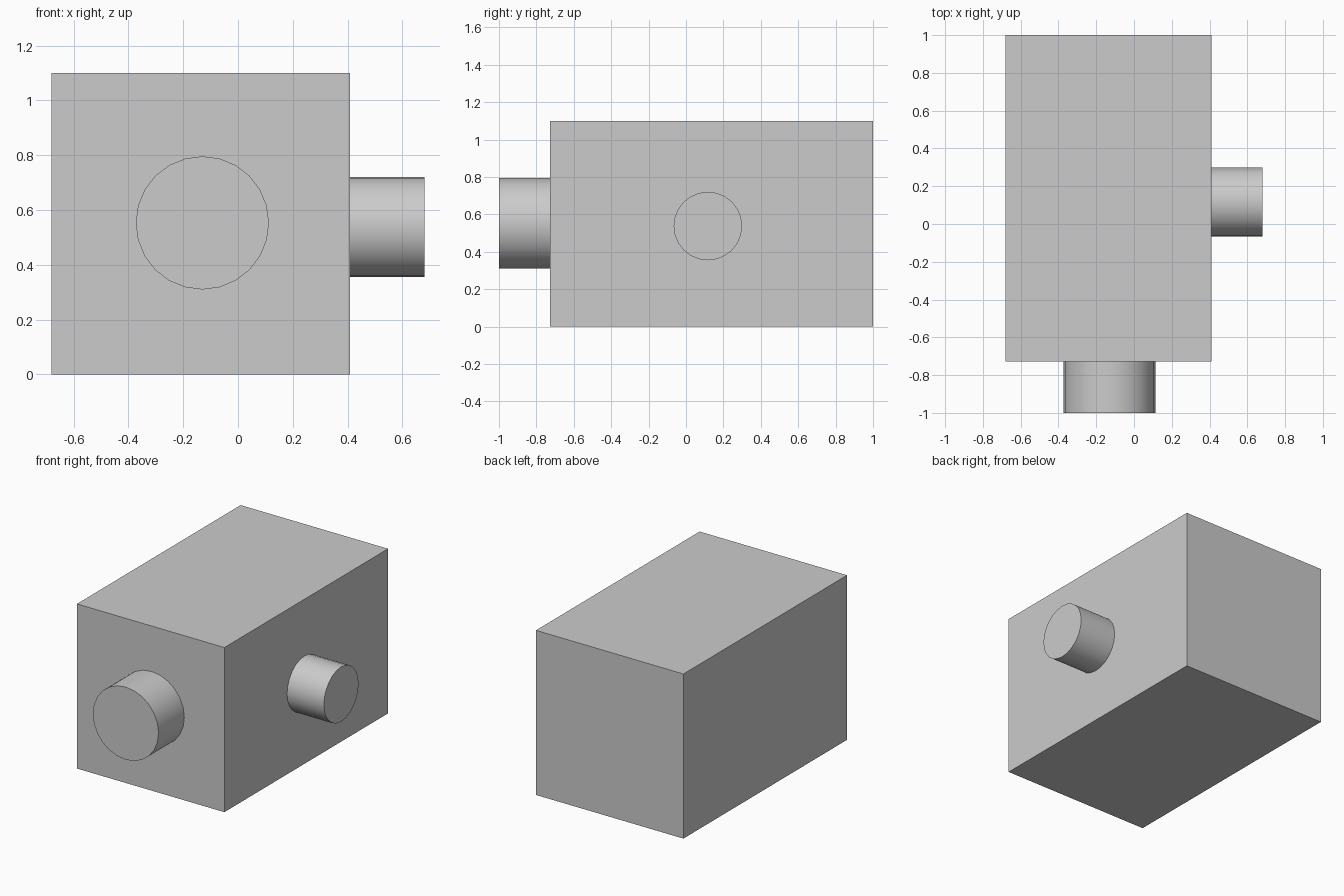
import bpy
from math import radians

cube = bpy.data.objects.get("Cube")
if cube:
    bpy.data.objects.remove(cube, do_unlink=True)

grey = bpy.data.materials.new("light_grey")
grey.use_nodes = True
colour = (0.6, 0.6, 0.6, 1)
grey.diffuse_color = colour
grey.node_tree.nodes["Principled BSDF"].inputs["Base Color"].default_value = colour


def finish(name):
    obj = bpy.context.object
    obj.name = name
    obj.data.materials.append(grey)
    return obj


def stub(name, centre, radius, length, rotation):
    """Round stub with smooth sides and crisp rims."""
    bpy.ops.mesh.primitive_cylinder_add(vertices=24, radius=radius, depth=length,
                                        location=centre, rotation=rotation)
    finish(name)
    bpy.ops.object.shade_smooth_by_angle(angle=radians(30))


# Main housing
bpy.ops.mesh.primitive_cube_add(size=1, location=(-0.136, 0.136, 0.55))
housing = finish("housing")
housing.scale = (1.09, 1.728, 1.1)

# Stubs on the front and left faces
stub("front_stub", (-0.13, -0.864, 0.553), 0.243, 0.272, (radians(90), 0, 0))
stub("side_stub", (0.545, 0.117, 0.538), 0.183, 0.272, (0, radians(90), 0))
